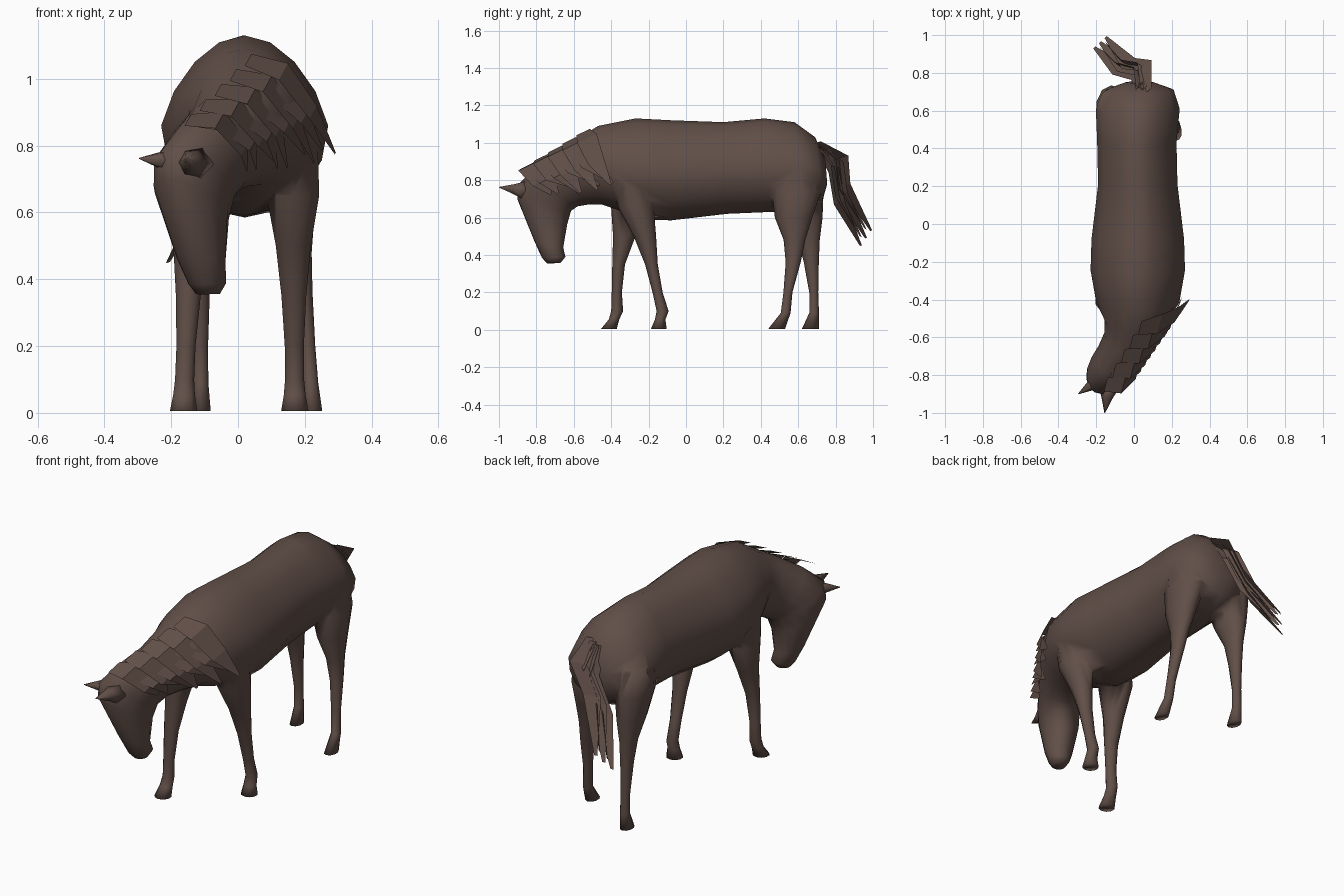
import bpy, bmesh, math, random
from mathutils import Vector as V

if "Cube" in bpy.data.objects:
    bpy.data.objects.remove(bpy.data.objects["Cube"])

random.seed(4)
coat = bpy.data.materials.new("dark brown coat")
coat.diffuse_color = (0.12, 0.078, 0.065, 1)
coat.use_nodes = True
coat.node_tree.nodes["Principled BSDF"].inputs["Base Color"].default_value = coat.diffuse_color


def make(name, bm, smooth=True):
    me = bpy.data.meshes.new(name)
    bm.to_mesh(me)
    bm.free()
    me.materials.append(coat)
    for p in me.polygons:
        p.use_smooth = smooth
    ob = bpy.data.objects.new(name, me)
    bpy.context.collection.objects.link(ob)
    return ob


def loft(name, rings):
    """Closed skin through a list of equal-sized rings."""
    bm = bmesh.new()
    vs = [[bm.verts.new(p) for p in r] for r in rings]
    n = len(vs[0])
    for a, b in zip(vs, vs[1:]):
        for i in range(n):
            j = (i + 1) % n
            bm.faces.new((a[i], a[j], b[j], b[i]))
    bm.faces.new(vs[0])
    bm.faces.new(vs[-1])
    bmesh.ops.recalc_face_normals(bm, faces=bm.faces)
    return make(name, bm)


def strip(name, path, width, sizes):
    """Flat lock of hair: path points widened along one direction."""
    bm = bmesh.new()
    rows = [(bm.verts.new(p - V(width) * s), bm.verts.new(p + V(width) * s))
            for p, s in zip(path, sizes)]
    for (a, b), (c, d) in zip(rows, rows[1:]):
        bm.faces.new((a, b, d, c))
    return make(name, bm, False)


def circle(n):
    return [(math.cos(2 * math.pi * i / n), math.sin(2 * math.pi * i / n)) for i in range(n)]


def ring(ty, tz, by, bz, cx, w):
    """Egg from a top and a bottom point in side view; the neck and head turn left."""
    y = (ty + by) / 2
    a = math.radians(min(30, max(0, (-.5 - y) * 130)))
    mid = V((cx, y, (tz + bz) / 2))
    h = V(((ty - by) / 2 * math.tan(a), (ty - by) / 2, (tz - bz) / 2))
    side = V((math.cos(a), -math.sin(a), 0)) * w
    egg = .22 if y > -.5 else 0
    return [mid + h * c + side * s * (1 - egg * max(0, c)) for c, s in circle(16)]


# torso, neck and hanging head: top y, top z, bottom y, bottom z, centre x, half width
body = loft("body", [ring(*r) for r in (
    (.745, .91, .755, .78, .03, .075),
    (.69, 1.03, .73, .69, .03, .18),
    (.58, 1.11, .64, .63, .02, .222),
    (.42, 1.13, .45, .63, .015, .21),
    (.20, 1.11, .22, .62, .02, .21),
    (-.08, 1.12, -.08, .585, .02, .245),
    (-.27, 1.13, -.22, .59, .02, .25),
    (-.47, 1.09, -.36, .64, .02, .22),
    (-.58, 1.02, -.45, .67, .01, .165),
    (-.69, .95, -.52, .67, -.03, .13),
    (-.80, .87, -.58, .66, -.085, .112),
    (-.89, .78, -.625, .63, -.13, .108),
    (-.89, .70, -.645, .56, -.14, .102),
    (-.80, .47, -.665, .44, -.11, .072),
    (-.765, .385, -.65, .39, -.092, .055),
    (-.74, .355, -.675, .357, -.09, .036))])


def leg(name, heights, depths, widths, foot_x, lean, ys):
    """Stack of ellipses; lean shifts the leg sideways with height."""
    return loft(name, [[(foot_x + lean * z ** 1.2 + w * s, y + d * c, z) for c, s in circle(10)]
                       for z, d, w, y in zip(heights, depths, widths, ys)])


# front and hind legs: each pair shares one profile and differs in stance
front = ((.86, .65, .5, .35, .2, .1, .055, .005),
         (.11, .095, .06, .034, .027, .032, .028, .042),
         (.08, .083, .055, .039, .03, .03, .034, .043))
hind = ((.88, .73, .6, .48, .36, .2, .09, .005),
        (.13, .13, .1, .058, .04, .024, .026, .045),
        (.08, .085, .065, .042, .032, .025, .025, .032))
legs = [
    leg("front_leg_right", *front, .17, -.01, (-.30, -.267, -.22, -.185, -.152, -.125, -.138, -.145)),
    leg("front_leg_left", *front, -.163, .05, (-.32, -.305, -.33, -.36, -.37, -.368, -.385, -.412)),
    leg("hind_leg_right", *hind, .222, -.1, (.58, .59, .575, .58, .573, .545, .533, .485)),
    leg("hind_leg_left", *hind, -.112, -.01, (.59, .605, .63, .657, .67, .683, .685, .665))]

# fuse the legs into the body
for part in legs:
    m = body.modifiers.new("join", 'BOOLEAN')
    m.operation, m.solver, m.object = 'UNION', 'EXACT', part
bpy.context.view_layer.update()
fused = bpy.data.meshes.new_from_object(
    body.evaluated_get(bpy.context.evaluated_depsgraph_get()))
body.modifiers.clear()
body.data = fused
for part in legs:
    bpy.data.objects.remove(part)
for p in fused.polygons:
    p.use_smooth = True

# pointed ears, sunk well into the poll
for name, base, tip in (("ear_left", V((-.205, -.84, .755)), V((-.295, -.90, .762))),
                        ("ear_right", V((-.14, -.90, .75)), V((-.155, -1.0, .762)))):
    d = (tip - base).normalized()
    u = d.cross(V((0, 0, 1))).normalized()
    v = d.cross(u)
    end = (tip - base).length
    loft(name, [[base + d * s + (u * a + v * b) * r for a, b in circle(6)]
                for r, s in ((.06, -.05), (.03, .02), (.002, end))])

# mane: overlapping uneven locks from the crest down the right side of the neck
first = [V(p) for p in ((-.15, -.85, .865), (-.06, -.845, .865), (.02, -.78, .79), (.04, -.68, .73))]
last = [V(p) for p in ((.03, -.55, 1.045), (.13, -.53, 1.01), (.225, -.48, .90), (.285, -.36, .77))]
for i in range(9):
    k = (-1) ** i * .012
    path = [a.lerp(b, i / 8) for a, b in zip(first, last)]
    path[0] += V((0, 0, k))
    path[1] += V((k / 2, 0, k))
    path[3] += V((random.uniform(-.02, .01), random.uniform(-.05, .03), random.uniform(-.03, .03)))
    strip("mane_lock_%d" % (i + 1), path, (.012, .045, .022), (.8, 1.15, .9, .12))

# tail: bent locks of uneven length swinging out to the left and back
upper = [V(p) for p in ((.07, .70, 1.0), (.06, .84, .92), (-.03, .85, .77), (-.15, .99, .53))]
lower = [V(p) for p in ((.02, .72, .98), (.02, .79, .85), (-.08, .82, .68), (-.21, .935, .45))]
for i in range(5):
    path = [a.lerp(b, i / 4) for a, b in zip(upper, lower)]
    path[3] = path[2].lerp(path[3], 1 - .12 * (i % 2))
    strip("tail_lock_%d" % (i + 1), path, (.03, .025 * (-1) ** i, .01), (.8, 1.1, 1.15, .2))
